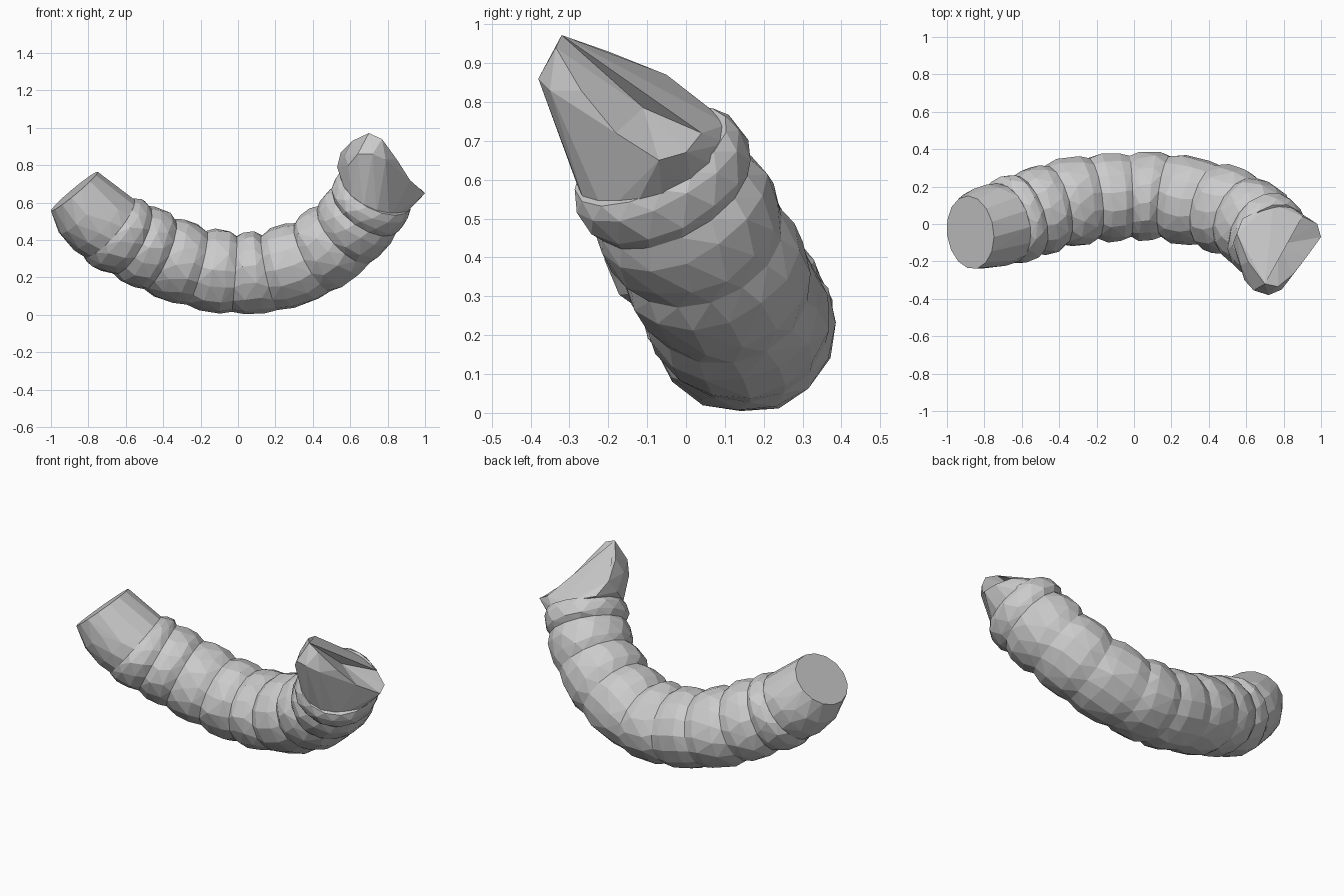
import bpy, bmesh, math, random
from mathutils import Vector

if "Cube" in bpy.data.objects:
    bpy.data.objects.remove(bpy.data.objects["Cube"])

random.seed(4)
SIDES = 15
# Centres of the seams between body segments, left to right
seams = [Vector(p) for p in [
    (-0.875, -0.045, 0.66), (-0.69, 0.005, 0.465), (-0.57, 0.05, 0.40),
    (-0.42, 0.10, 0.325), (-0.22, 0.138, 0.252), (-0.02, 0.15, 0.22),
    (0.17, 0.148, 0.226), (0.40, 0.105, 0.308), (0.57, 0.045, 0.43),
    (0.68, -0.035, 0.56), (0.735, -0.09, 0.66)]]


def tangent(i):
    a, b = seams[max(i - 1, 0)], seams[min(i + 1, len(seams) - 1)]
    return (b - a).normalized()


def ring(c, t, r, jitter=0.0, wide=1.07):
    u = t.cross(Vector((0, 1, -0.15))).normalized()
    v = t.cross(u)
    phase = random.random() * jitter * 20
    pts = []
    for k in range(SIDES):
        a = 2 * math.pi * k / SIDES + phase
        rr = r * (1 + random.uniform(-jitter, jitter))
        p = c + (u * math.cos(a) + v * wide * math.sin(a)) * rr
        pts.append(p + t * random.uniform(-jitter, jitter) * 0.4)
    return pts


def hull(points, name, rim=(), hollow=None):
    """Convex hull; the patch spanned by rim points is sunk to a hollow."""
    bm = bmesh.new()
    rim_verts = {bm.verts.new(p) for p in rim}
    for p in points:
        bm.verts.new(p)
    bmesh.ops.convex_hull(bm, input=bm.verts[:])
    loose = [v for v in bm.verts if not v.link_faces]
    rim_verts -= set(loose)
    bmesh.ops.delete(bm, geom=loose, context='VERTS')
    if hollow:
        cap = [f for f in bm.faces if all(v in rim_verts for v in f.verts)]
        bmesh.ops.delete(bm, geom=cap, context='FACES')
        centre = bm.verts.new(hollow)
        for e in [e for e in bm.edges if e.is_boundary]:
            bm.faces.new((e.verts[0], e.verts[1], centre))
    bmesh.ops.recalc_face_normals(bm, faces=bm.faces[:])
    me = bpy.data.meshes.new(name)
    bm.to_mesh(me)
    bm.free()
    bpy.context.collection.objects.link(bpy.data.objects.new(name, me))


# Bulging faceted body segments
for i in range(1, len(seams) - 1):
    a, b = seams[i], seams[i + 1]
    ta, tb = tangent(i), tangent(i + 1)
    pts = ring(a, ta, 0.204) + ring(b, tb, 0.204)
    for f in (0.28, 0.72):
        pts += ring(a.lerp(b, f), ta.lerp(tb, f).normalized(), 0.222, 0.025)
    hull(pts, f"body_segment_{i}")

# Left end with a flat cut face
cut = Vector((-0.64, -0.08, 0.76)).normalized()
end, t1 = seams[0], -tangent(1)
down = Vector((-0.02, 0, -0.02))
pts = ring(end, cut, 0.164, wide=1.2)
pts += ring(end.lerp(seams[1], 0.4) + down, cut.lerp(t1, 0.4).normalized(),
            0.187, 0.02, 1.17)
pts += ring(end.lerp(seams[1], 0.75) + down * 0.5, t1, 0.202, 0.02, 1.12)
pts += ring(seams[1], t1, 0.204)
hull(pts, "left_end")

# Right end: flared, slightly hollow slanted cut
rim = [(0.55, -0.05, 0.87), (0.61, -0.2, 0.93), (0.70, -0.32, 0.972),
       (0.77, -0.335, 0.94), (0.85, -0.27, 0.83), (0.92, -0.18, 0.72),
       (1.0, -0.07, 0.65), (0.98, 0.0, 0.67), (0.90, 0.04, 0.72),
       (0.72, 0.045, 0.77), (0.58, 0.03, 0.80)]
pts = [Vector(p) for p in [
    (0.57, -0.22, 0.85), (0.59, -0.30, 0.80), (0.64, -0.355, 0.86),
    (0.72, -0.38, 0.86), (0.79, -0.35, 0.83), (0.53, -0.1, 0.79)]]
pts += ring(seams[-1] - tangent(9) * 0.02, tangent(9), 0.2)
hull(pts, "right_end", rim, (0.77, -0.11, 0.785))
